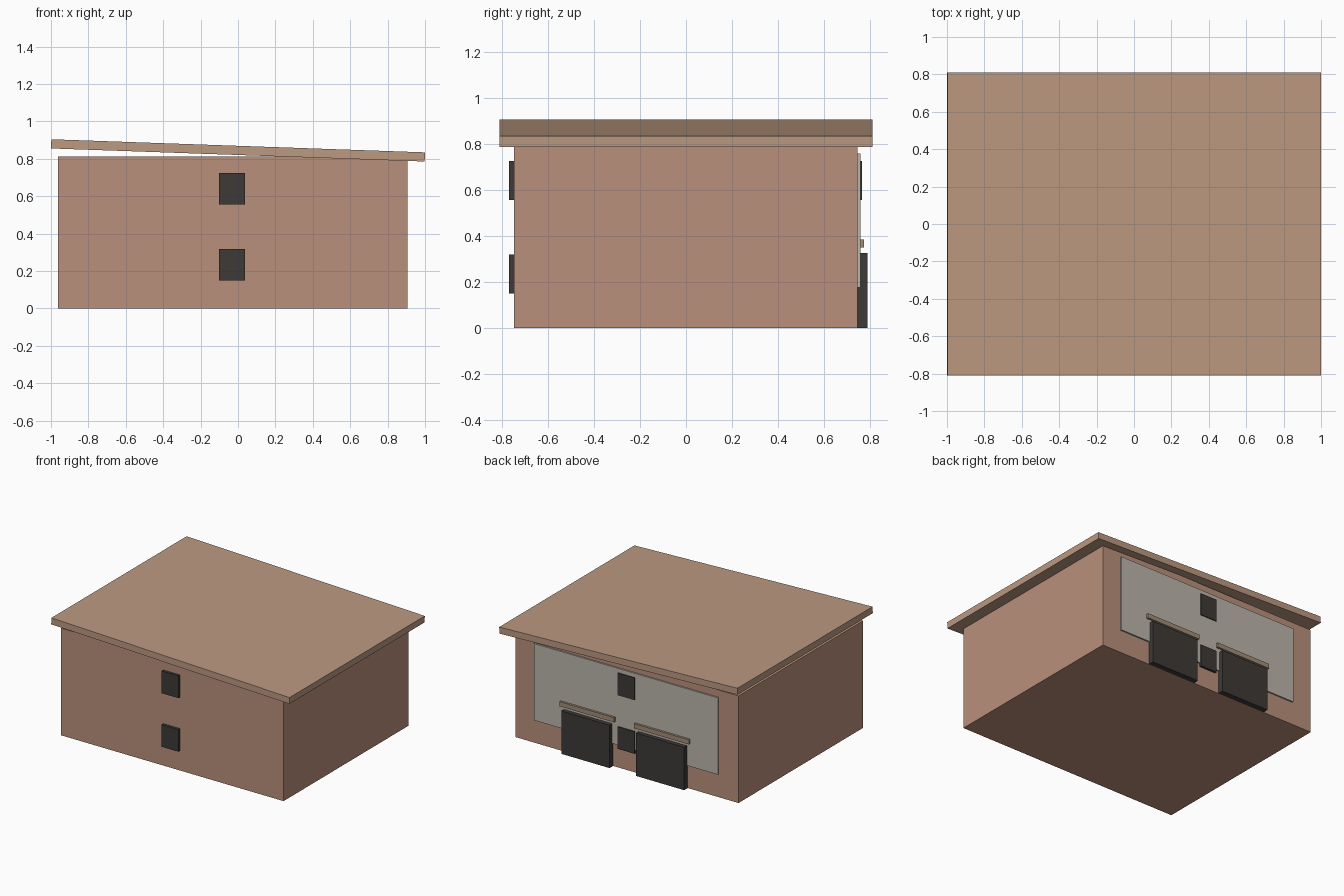
import bpy, math

if "Cube" in bpy.data.objects:
    bpy.data.objects.remove(bpy.data.objects["Cube"])


def material(name, rgb):
    m = bpy.data.materials.new(name)
    m.diffuse_color = (*rgb, 1)
    m.use_nodes = True
    m.node_tree.nodes["Principled BSDF"].inputs["Base Color"].default_value = m.diffuse_color
    return m


BRICK = material("brick", (0.49, 0.28, 0.20))
ROOF = material("roof_tan", (0.50, 0.32, 0.22))
DARK = material("dark", (0.047, 0.042, 0.038))
PANEL = material("pale_render", (0.50, 0.47, 0.41))
LEDGE = material("ledge_brown", (0.36, 0.27, 0.19))


def box(name, x, y, z, mat):
    """Box from (min, max) ranges on each axis."""
    bpy.ops.mesh.primitive_cube_add(
        size=1, location=[(r[0] + r[1]) / 2 for r in (x, y, z)])
    ob = bpy.context.object
    ob.name = name
    ob.scale = [r[1] - r[0] for r in (x, y, z)]
    ob.data.materials.append(mat)
    return ob


# Main block
box("walls", (-0.963, 0.906), (-0.748, 0.746), (0, 0.812), BRICK)

# Roof slab tilted down towards +x
roof = box("roof_slab", (-0.9995, 0.9995), (-0.81, 0.81), (0.82, 0.869), ROOF)
roof.rotation_euler.y = math.atan(0.035)

# Pale panel on the back wall
box("back_panel", (-0.797, 0.747), (0.746, 0.757), (0.175, 0.757), PANEL)

# Windows, two storeys on front and back
for floor, z in (("lower", (0.15, 0.318)), ("upper", (0.556, 0.725))):
    box(f"front_window_{floor}", (-0.102, 0.038), (-0.768, -0.748), z, DARK)
    box(f"back_window_{floor}", (-0.102, 0.038), (0.746, 0.764), z, DARK)

# Garage doors with ledges above
for side, cx in (("left", 0.291), ("right", -0.335)):
    box(f"garage_door_{side}", (cx - 0.202, cx + 0.202), (0.746, 0.789), (0, 0.325), DARK)
    box(f"door_ledge_{side}", (cx - 0.23, cx + 0.23), (0.746, 0.773), (0.348, 0.383), LEDGE)
